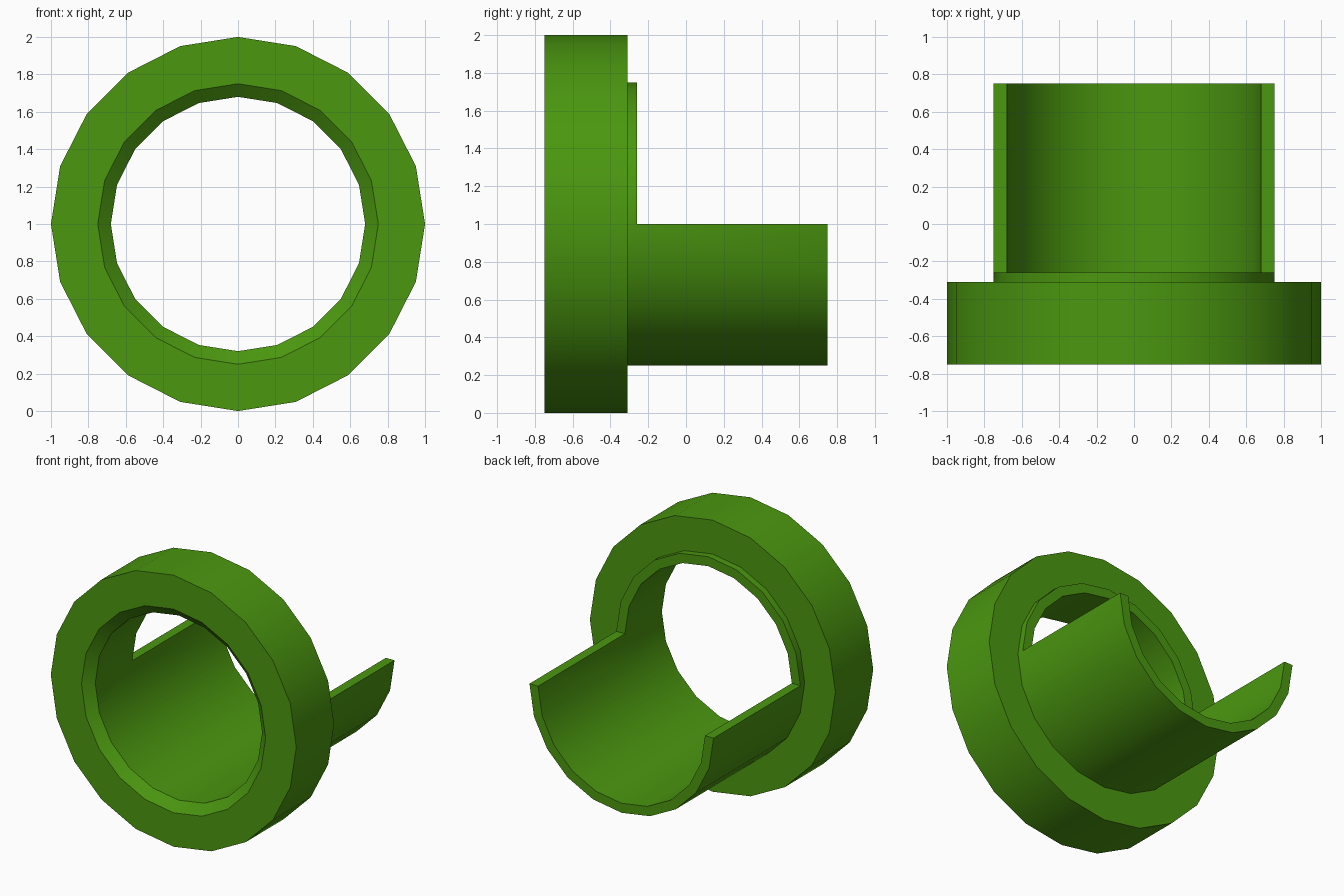
import bpy, bmesh, math

if "Cube" in bpy.data.objects:
    bpy.data.objects.remove(bpy.data.objects["Cube"])

SIDES = 20
# Closed section (radius, y): flange, short collar, bore, front chamfer
SECTION = [(1.0, -0.75), (1.0, -0.31), (0.75, -0.31), (0.75, -0.26),
           (0.68, -0.26), (0.68, -0.69), (0.75, -0.75)]

bm = bmesh.new()

# Flange ring: revolve the section around the y axis at z = 1
rings = []
for i in range(SIDES):
    a = 2 * math.pi * i / SIDES
    rings.append([bm.verts.new((r * math.cos(a), y, 1 + r * math.sin(a)))
                  for r, y in SECTION])
n = len(SECTION)
for i in range(SIDES):
    p, q = rings[i], rings[(i + 1) % SIDES]
    for j in range(n):
        k = (j + 1) % n
        bm.faces.new((p[j], p[k], q[k], q[j]))

# Half-pipe trough: extrude the lower half of the collar's end face
lower = [f for f in bm.faces
         if all(abs(v.co.y + 0.26) < 1e-4 for v in f.verts)
         and f.calc_center_median().z < 1]
new = bmesh.ops.extrude_face_region(bm, geom=lower)["geom"]
bmesh.ops.translate(bm, vec=(0, 1.01, 0),
                    verts=[v for v in new if isinstance(v, bmesh.types.BMVert)])
old = [f for f in lower if f.is_valid]
if old:
    bmesh.ops.delete(bm, geom=old, context='FACES_ONLY')

bmesh.ops.recalc_face_normals(bm, faces=bm.faces)
mesh = bpy.data.meshes.new("flanged_half_pipe")
bm.to_mesh(mesh)
bm.free()
obj = bpy.data.objects.new("flanged_half_pipe", mesh)
bpy.context.collection.objects.link(obj)

# Green finish, rounded shading with crisp rims
mat = bpy.data.materials.new("green")
mat.diffuse_color = (0.07, 0.31, 0.005, 1)
mat.use_nodes = True
mat.node_tree.nodes["Principled BSDF"].inputs["Base Color"].default_value = mat.diffuse_color
mesh.materials.append(mat)
bpy.context.view_layer.objects.active = obj
obj.select_set(True)
bpy.ops.object.shade_smooth_by_angle(angle=math.radians(30))
